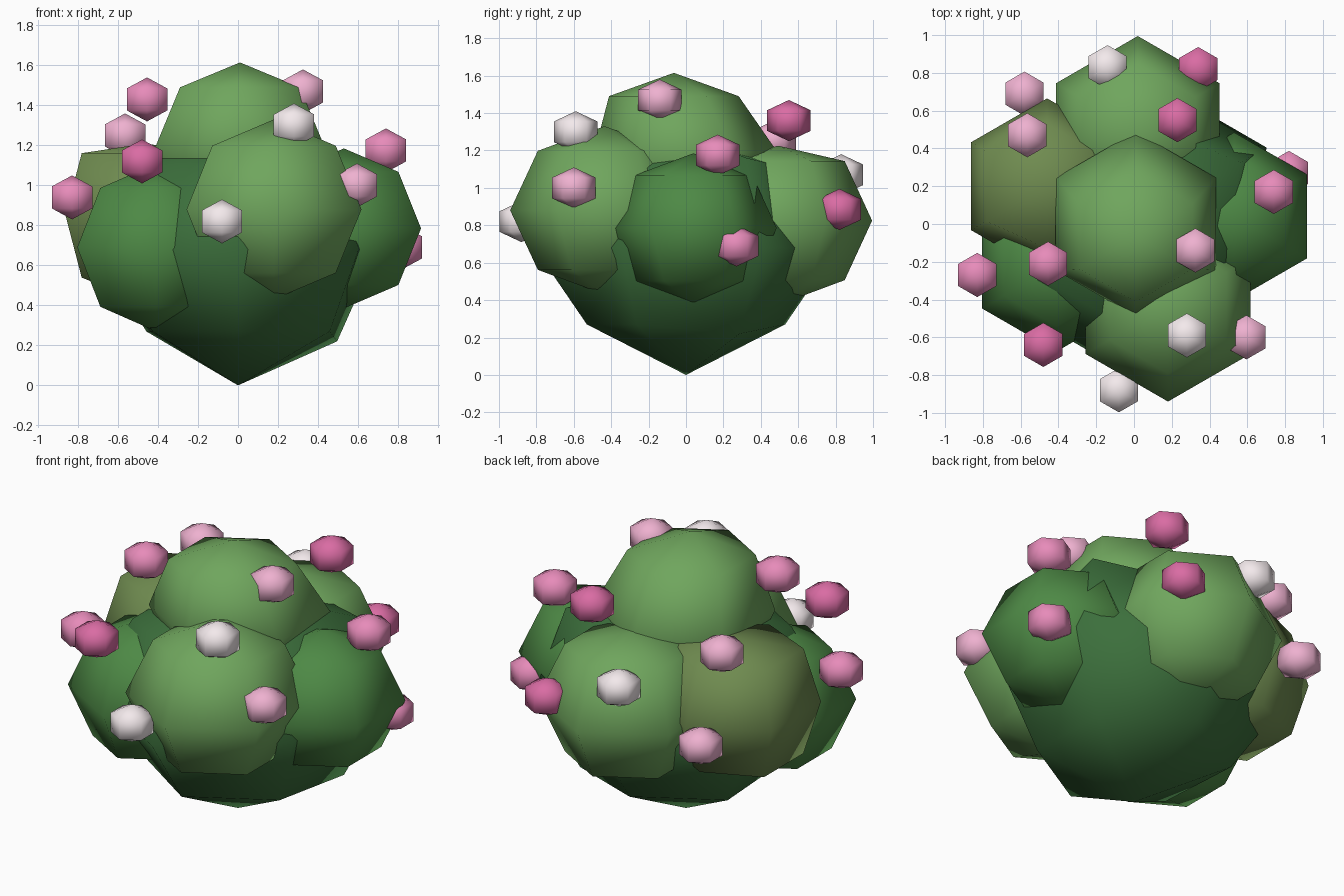
import bpy, bmesh, math

if "Cube" in bpy.data.objects:
    bpy.data.objects.remove(bpy.data.objects["Cube"])

def material(name, rgb):
    m = bpy.data.materials.new(name)
    m.diffuse_color = (*rgb, 1)
    m.use_nodes = True
    m.node_tree.nodes["Principled BSDF"].inputs["Base Color"].default_value = m.diffuse_color
    return m

DARK = material("dark_leaf", (.045, .16, .045))
MID = material("mid_leaf", (.075, .25, .06))
LIGHT = material("light_leaf", (.16, .38, .11))
OLIVE = material("olive_leaf", (.16, .26, .08))
ROSE = material("deep_pink", (.70, .15, .37))
PINK = material("pink", (.80, .26, .49))
PALE = material("pale_pink", (.86, .44, .63))
WHITE = material("white_petal", (.90, .82, .84))

def hex_ball(name, centre, profile, mat, bumps={}):
    """Six-sided ball; profile = bottom z, (radius, z, y shift) rings, (top z, y shift).
    bumps maps (ring, corner) to (radius factor, z offset) for an irregular shape."""
    bm = bmesh.new()
    bottom, rings, (top, top_shift) = profile
    loops = []
    for k, (r, z, shift) in enumerate(rings):
        loop = []
        for i in range(6):
            a = math.radians(30 + 60 * i)
            f, dz = bumps.get((k, i), (1, 0))
            loop.append(bm.verts.new((f * r * math.cos(a), f * r * math.sin(a) + shift, z + dz)))
        loops.append(loop)
    low, high = bm.verts.new((0, 0, bottom)), bm.verts.new((0, top_shift, top))
    for i in range(6):
        j = (i + 1) % 6
        bm.faces.new((low, loops[0][j], loops[0][i]))
        bm.faces.new((high, loops[-1][i], loops[-1][j]))
        for a, b in zip(loops, loops[1:]):
            bm.faces.new((a[i], a[j], b[j], b[i]))
    bmesh.ops.recalc_face_normals(bm, faces=bm.faces)
    mesh = bpy.data.meshes.new(name)
    bm.to_mesh(mesh)
    bm.free()
    mesh.shade_smooth()
    mesh.materials.append(mat)
    ob = bpy.data.objects.new(name, mesh)
    ob.location = centre
    bpy.context.collection.objects.link(ob)

def ball_profile(r, h, bands, lean=0, top=None):
    rings = []
    for k in range(1, bands):
        t = math.pi * k / bands
        z = -h * math.cos(t)
        rings.append((r * math.sin(t), z, lean if z > .1 * h else 0))
    return -h, rings, (top or h, lean)

# Main bush body, uneven, narrowing to a point at the ground
hex_ball("bush_core", (0, 0, 0),
         (0, [(.53, .27, 0), (.81, .68, 0), (.57, 1.1, 0)], (1.28, 0)), DARK,
         {(0, 0): (1.08, -.05), (0, 3): (.93, 0), (1, 5): (.86, 0),
          (2, 0): (1.14, .06), (2, 5): (.95, 0)})

# Leaf clumps: name, centre, radius, half height, material, lean, top height
clumps = [
    ("top_clump", (.01, 0, 1.19), .49, .425, LIGHT, -.065, None),
    ("front_clump", (.18, -.435, .88), .505, .45, LIGHT, 0, None),
    ("back_clump", (.02, .495, .825), .5, .45, LIGHT, 0, .40),
    ("left_clump", (-.41, -.22, .69), .455, .42, MID, 0, None),
    ("right_clump", (.53, .04, .785), .445, .4, MID, 0, None),
    ("back_left_clump", (-.46, .2, .85), .465, .44, OLIVE, 0, .36),
]
for name, c, r, h, mat, lean, top in clumps:
    # the olive clump bulges more at its left corners
    bumps = {(k, i): (1.13, 0) for k in (0, 2) for i in (2, 3)} if mat is OLIVE else {}
    hex_ball(name, c, ball_profile(r, h, 4, lean, top), mat, bumps)

# Blossoms
blossoms = [
    (-.14, .83, 1.07, WHITE), (.34, .82, .885, ROSE), (.23, .55, 1.36, ROSE),
    (-.58, .69, .79, PALE), (-.565, .47, 1.25, PALE), (.82, .27, .69, PINK),
    (.74, .17, 1.175, PINK), (.325, -.14, 1.47, PALE), (-.455, -.21, 1.43, PINK),
    (-.83, -.27, .94, PINK), (-.48, -.64, 1.12, ROSE), (.28, -.59, 1.30, WHITE),
    (.595, -.60, 1.0, PALE), (-.08, -.88, .82, WHITE),
]
for i, (x, y, z, mat) in enumerate(blossoms, 1):
    hex_ball(f"blossom_{i}", (x, y, z), ball_profile(.135, .11, 3), mat)
